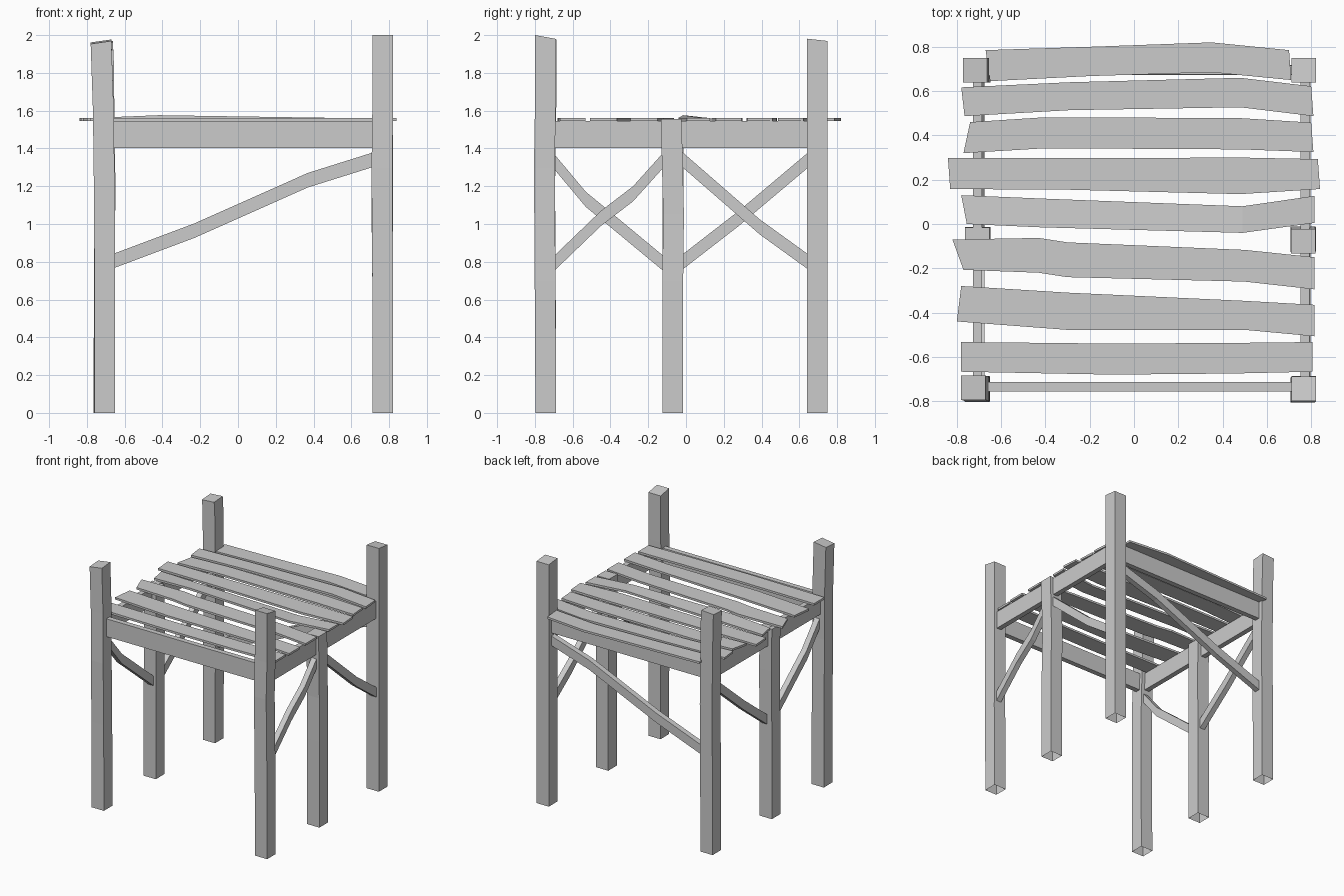
import bpy, bmesh
from mathutils import Vector


def loft(name, rings, cap_start=True):
    """Skin a row of four-sided rings into one flat-shaded timber."""
    bm = bmesh.new()
    rows = [[bm.verts.new(p) for p in ring] for ring in rings]
    for a, b in zip(rows, rows[1:]):
        for i in range(4):
            j = (i + 1) % 4
            bm.faces.new((a[i], a[j], b[j], b[i]))
    start = bm.faces.new(rows[0])
    bm.faces.new(rows[-1])
    bmesh.ops.recalc_face_normals(bm, faces=bm.faces)
    if not cap_start:
        bmesh.ops.delete(bm, geom=[start], context='FACES_ONLY')
    me = bpy.data.meshes.new(name)
    bm.to_mesh(me)
    bm.free()
    ob = bpy.data.objects.new(name, me)
    bpy.context.collection.objects.link(ob)
    return ob


def post(name, x, y, top, bends, slope=(0, 0), w=0.055):
    """Crooked square post, open at the foot; bends are (z, dx, dy)."""
    rings = []
    stations = [(0, 0, 0)] + bends
    for k, (z, dx, dy) in enumerate(stations):
        last = k == len(stations) - 1
        rings.append([(x + dx + sx * w, y + dy + sy * w,
                       z + (sx * slope[0] + sy * slope[1] if last else 0))
                      for sx, sy in ((-1, -1), (1, -1), (1, 1), (-1, 1))])
    return loft(name, rings, cap_start=False)


def bar(name, path, height, thick):
    """Rail or brace with upright cut ends, following a path of points."""
    d = Vector(path[-1]) - Vector(path[0])
    side = Vector((0, 1, 0)) if abs(d.x) > abs(d.y) else Vector((1, 0, 0))
    up = Vector((0, 0, height / 2))
    side *= thick / 2
    return loft(name, [[Vector(p) + side * s + up * u
                        for s, u in ((-1, -1), (1, -1), (1, 1), (-1, 1))]
                       for p in path])


# Six posts
post("front_left_post", -0.705, -0.742, 1.965,
     [(0.7, 0, -0.003), (1.2, -0.003, -0.006), (1.6, -0.008, 0), (1.965, -0.02, 0.002)], (0.008, 0.004))
post("front_right_post", 0.766, -0.742, 1.99,
     [(0.7, 0, -0.004), (1.3, -0.004, -0.008), (1.6, 0, -0.003), (1.99, 0, -0.002)], (0, -0.01))
post("back_left_post", -0.71, 0.695, 1.96,
     [(0.6, 0.002, 0), (1.2, 0.006, 0), (1.88, -0.003, 0), (1.96, -0.008, 0)], (0.004, 0.004))
post("back_right_post", 0.766, 0.695, 1.975, [(1.0, 0, 0), (1.975, 0, 0)], (0, -0.006))
post("middle_left_post", -0.708, -0.07, 1.545,
     [(0.7, 0, 0), (1.2, 0.004, 0.002), (1.545, 0, 0)])
post("middle_right_post", 0.766, -0.07, 1.557,
     [(0.7, 0, 0), (1.05, -0.004, 0.004), (1.557, -0.002, -0.008)])

# Level rails around the deck
RAIL_Z, RAIL_H = 1.474, 0.145
for name, y in (("front_rail", -0.735), ("back_rail", 0.695)):
    bar(name, [(-0.68, y, RAIL_Z), (0.74, y, RAIL_Z)], RAIL_H, 0.042)
for name, x in (("left_rail", -0.707), ("right_rail", 0.772)):
    bar(name, [(x, -0.71, RAIL_Z), (x, 0.67, RAIL_Z)], RAIL_H, 0.042)

# Crooked diagonal braces
bar("back_brace", [(-0.67, 0.695, 0.80), (-0.23, 0.695, 0.965),
                   (0.37, 0.695, 1.232), (0.73, 0.695, 1.345)], 0.077, 0.045)
L, R, H, T = -0.697, 0.775, 0.08, 0.045
bar("right_front_brace", [(R, -0.71, 0.78), (R, -0.45, 1.03), (R, -0.28, 1.16), (R, -0.10, 1.36)], H, T)
bar("right_back_brace", [(R, -0.03, 1.35), (R, 0.39, 0.985), (R, 0.66, 0.79)], H, T)
bar("left_front_brace", [(L, -0.71, 1.345), (L, -0.53, 1.13), (L, -0.42, 1.04), (L, -0.10, 0.775)], H, T)
bar("left_back_brace", [(L, -0.03, 0.79), (L, 0.28, 1.03), (L, 0.66, 1.35)], H, T)

# Deck planks, back to front: slanted end x (back, front edge),
# then (x, back edge y, front edge y) along the board
planks = [
    ((-0.67, -0.65), (0.70, 0.71), [(0, 0.785, 0.645), (-0.2, 0.80, 0.668), (0.35, 0.82, 0.685), (0, 0.785, 0.65)]),
    ((-0.78, -0.765), (0.80, 0.81), [(0, 0.617, 0.487), (-0.29, 0.64, 0.514), (0.48, 0.66, 0.527), (0, 0.622, 0.487)]),
    ((-0.74, -0.77), (0.80, 0.81), [(0, 0.46, 0.32), (-0.4, 0.482, 0.342), (0.48, 0.478, 0.337), (0, 0.458, 0.325)]),
    ((-0.84, -0.83), (0.83, 0.84), [(0, 0.297, 0.158), (-0.3, 0.297, 0.155), (0.48, 0.30, 0.135), (0, 0.293, 0.158)]),
    ((-0.78, -0.755), (0.815, 0.815), [(0, 0.13, 0.0), (-0.42, 0.115, -0.015), (0.49, 0.08, -0.04), (0, 0.127, 0.005)]),
    ((-0.82, -0.77), (0.815, 0.815), [(0, -0.07, -0.207), (-0.43, -0.063, -0.22), (-0.3, -0.083, -0.24),
                                     (0.5, -0.117, -0.26), (0, -0.15, -0.295)]),
    ((-0.78, -0.80), (0.815, 0.815), [(0, -0.28, -0.44), (-0.3, -0.31, -0.478), (0.5, -0.347, -0.478), (0, -0.365, -0.507)]),
    ((-0.78, -0.78), (0.805, 0.805), [(0, -0.533, -0.667), (-0.1, -0.54, -0.68), (0.45, -0.537, -0.675), (0, -0.533, -0.667)]),
]
Z0, Z1 = 1.545, 1.562
for n, (left, right, stations) in enumerate(planks):
    rings = []
    for k, (x, yb, yf) in enumerate(stations):
        xb = xf = x
        if k == 0:
            xb, xf = left
        elif k == len(stations) - 1:
            xb, xf = right
        lift = 0.014 if (n == 4 and k == 1) else 0   # one warped board
        rings.append([(xb, yb, Z0), (xf, yf, Z0 + lift),
                      (xf, yf, Z1 + lift), (xb, yb, Z1)])
    loft(f"deck_plank_{n + 1}", rings)
